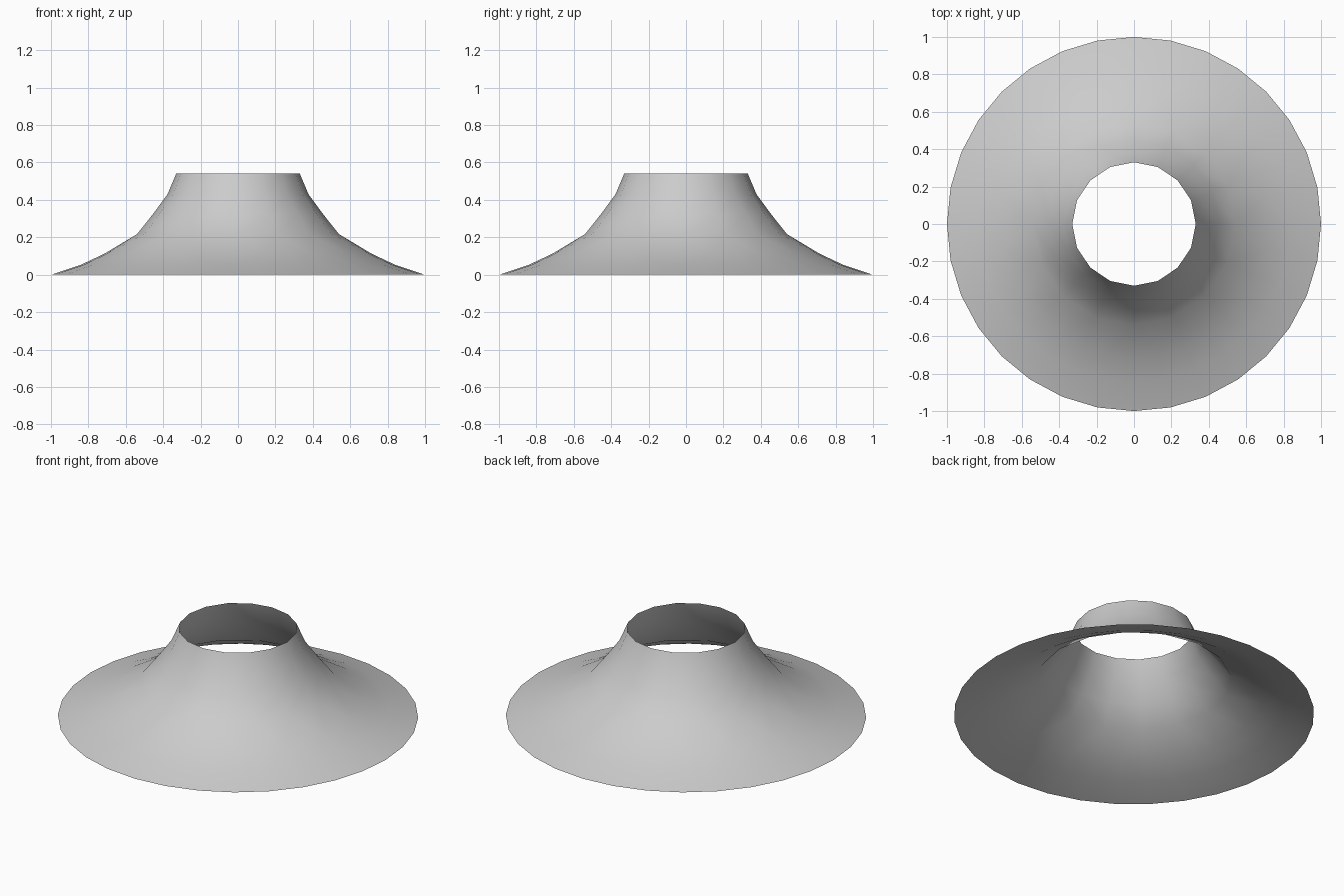
import bpy, bmesh
from math import cos, sin, tau

if "Cube" in bpy.data.objects:
    bpy.data.objects.remove(bpy.data.objects["Cube"])

# Profile of the flared skirt: (radius, height, sides)
PROFILE = [(1.0, 0.0, 32), (0.84, 0.053, 32), (0.715, 0.112, 32),
           (0.54, 0.217, 16), (0.453, 0.326, 16), (0.377, 0.43, 16), (0.33, 0.541, 16)]


def ring(bm, r, z, n):
    return [bm.verts.new((r * cos(tau * i / n), r * sin(tau * i / n), z)) for i in range(n)]


def join(bm, low, up):
    """Connect two rings; the lower one may have twice as many sides."""
    n, m = len(up), len(low)
    for i in range(n):
        j = (i + 1) % n
        if m == n:
            bm.faces.new((low[i], low[j], up[j], up[i]))
        else:
            a, b, c = low[2 * i], low[2 * i + 1], low[(2 * i + 2) % m]
            bm.faces.new((a, b, up[i]))
            bm.faces.new((b, up[j], up[i]))
            bm.faces.new((b, c, up[j]))


# Open, single-skin flared skirt
bm = bmesh.new()
rings = [ring(bm, *p) for p in PROFILE]
for low, up in zip(rings, rings[1:]):
    join(bm, low, up)
for f in bm.faces:
    f.smooth = True
mesh = bpy.data.meshes.new("flared_skirt")
bm.to_mesh(mesh)
bm.free()
skirt = bpy.data.objects.new("flared_skirt", mesh)
bpy.context.collection.objects.link(skirt)
